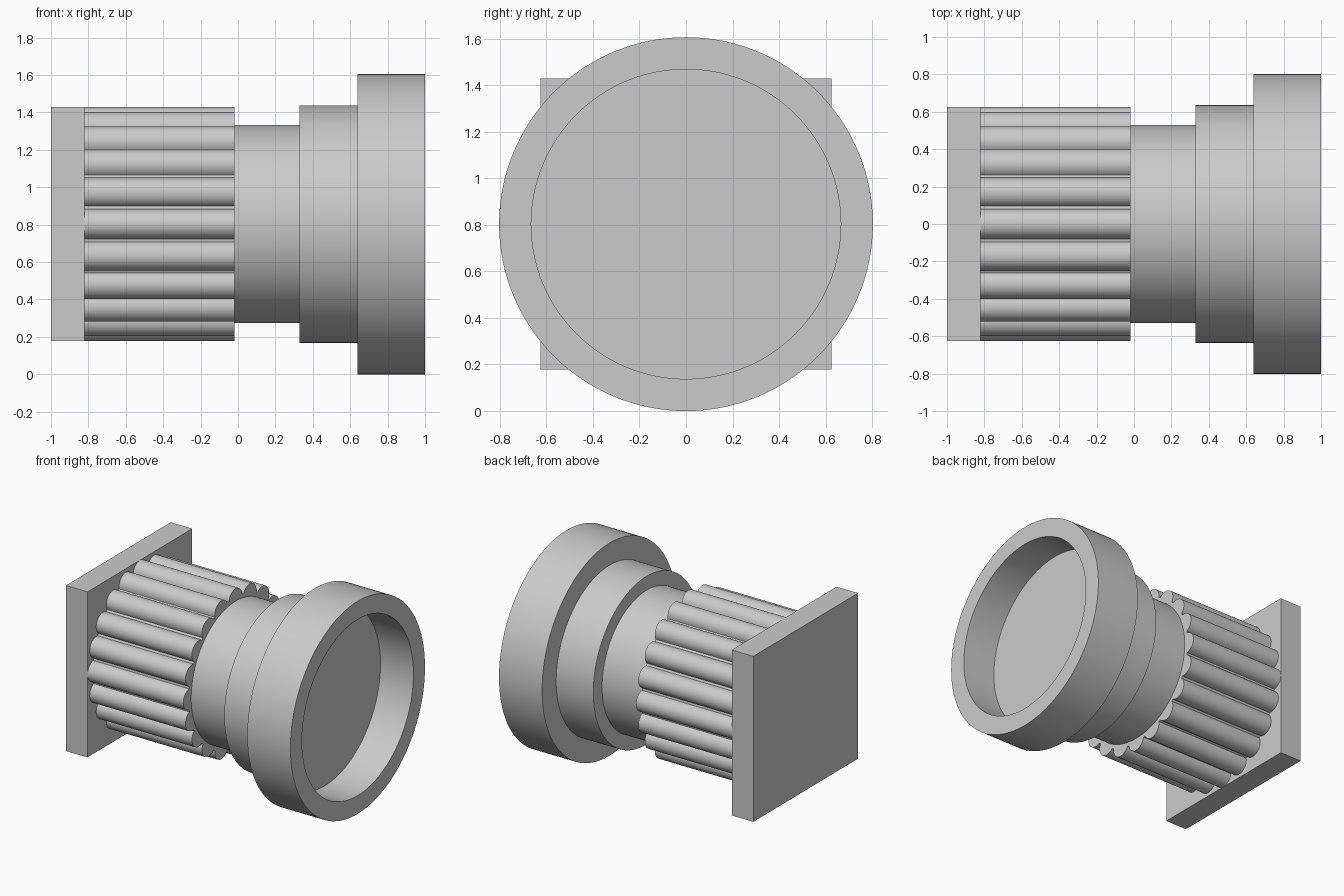
import bpy, bmesh
from math import acos, cos, sin, pi, radians
from mathutils import Matrix, Vector

AXIS_Z = 0.803      # height of the shared axis, which runs along x
SEGMENTS = 128

if "Cube" in bpy.data.objects:
    bpy.data.objects.remove(bpy.data.objects["Cube"], do_unlink=True)

grey = bpy.data.materials.new("plain_grey")
grey.use_nodes = True
colour = (0.6, 0.6, 0.6, 1)
grey.diffuse_color = colour
grey.node_tree.nodes["Principled BSDF"].inputs["Base Color"].default_value = colour


def finish(name, bm, smooth=True):
    """Turn a bmesh into an object on the axis."""
    bmesh.ops.remove_doubles(bm, verts=bm.verts, dist=1e-5)
    bmesh.ops.recalc_face_normals(bm, faces=bm.faces)
    mesh = bpy.data.meshes.new(name)
    bm.to_mesh(mesh)
    bm.free()
    mesh.materials.append(grey)
    obj = bpy.data.objects.new(name, mesh)
    obj.location.z = AXIS_Z
    bpy.context.collection.objects.link(obj)
    if smooth:
        bpy.ops.object.select_all(action='DESELECT')
        obj.select_set(True)
        bpy.context.view_layer.objects.active = obj
        bpy.ops.object.shade_smooth_by_angle(angle=radians(30))
    return obj


def lathe(name, profile):
    """Spin (x, radius) points round the x axis, closing both ends."""
    bm = bmesh.new()
    rings = []
    for x, r in profile:
        rings.append([bm.verts.new((x, r * cos(2 * pi * i / SEGMENTS),
                                    r * sin(2 * pi * i / SEGMENTS)))
                      for i in range(SEGMENTS)])
    for a, b in zip(rings, rings[1:]):
        for i in range(SEGMENTS):
            j = (i + 1) % SEGMENTS
            bm.faces.new((a[i], a[j], b[j], b[i]))
    bm.faces.new(rings[0])
    bm.faces.new(rings[-1])
    return finish(name, bm)


def ribbed_outline(ribs, core, centre, radius, steps=16):
    """Round ribs standing out of a core circle, as (y, z) points."""
    reach = acos((core**2 - centre**2 - radius**2) / (2 * centre * radius))
    points = []
    for k in range(ribs):
        turn = 2 * pi * k / ribs
        for s in range(steps + 1):
            t = turn + reach * (2 * s / steps - 1)
            points.append((centre * cos(turn) + radius * cos(t),
                           centre * sin(turn) + radius * sin(t)))
    return points


def extrude(name, outline, x0, x1):
    bm = bmesh.new()
    face = bm.faces.new([bm.verts.new((x0, y, z)) for y, z in outline])
    out = bmesh.ops.extrude_face_region(bm, geom=[face], use_keep_orig=True)
    moved = [g for g in out["geom"] if isinstance(g, bmesh.types.BMVert)]
    bmesh.ops.translate(bm, verts=moved, vec=Vector((x1 - x0, 0, 0)))
    return finish(name, bm)


# Square end plate
bm = bmesh.new()
bmesh.ops.create_cube(bm, size=1, matrix=Matrix.Translation((-0.91, 0, 0))
                      @ Matrix.Diagonal((0.18, 1.25, 1.25, 1)))
finish("end_plate", bm, smooth=False)

# Ribbed grip
extrude("ribbed_grip", ribbed_outline(20, 0.56, 0.545, 0.08), -0.82, -0.02)

# Stepped neck, collar and wide head with a recessed end
lathe("stepped_head", [(-0.02, 0.53), (0.33, 0.53), (0.33, 0.635),
                       (0.64, 0.635), (0.64, 0.803), (1.0, 0.803),
                       (1.0, 0.665), (0.725, 0.665)])
